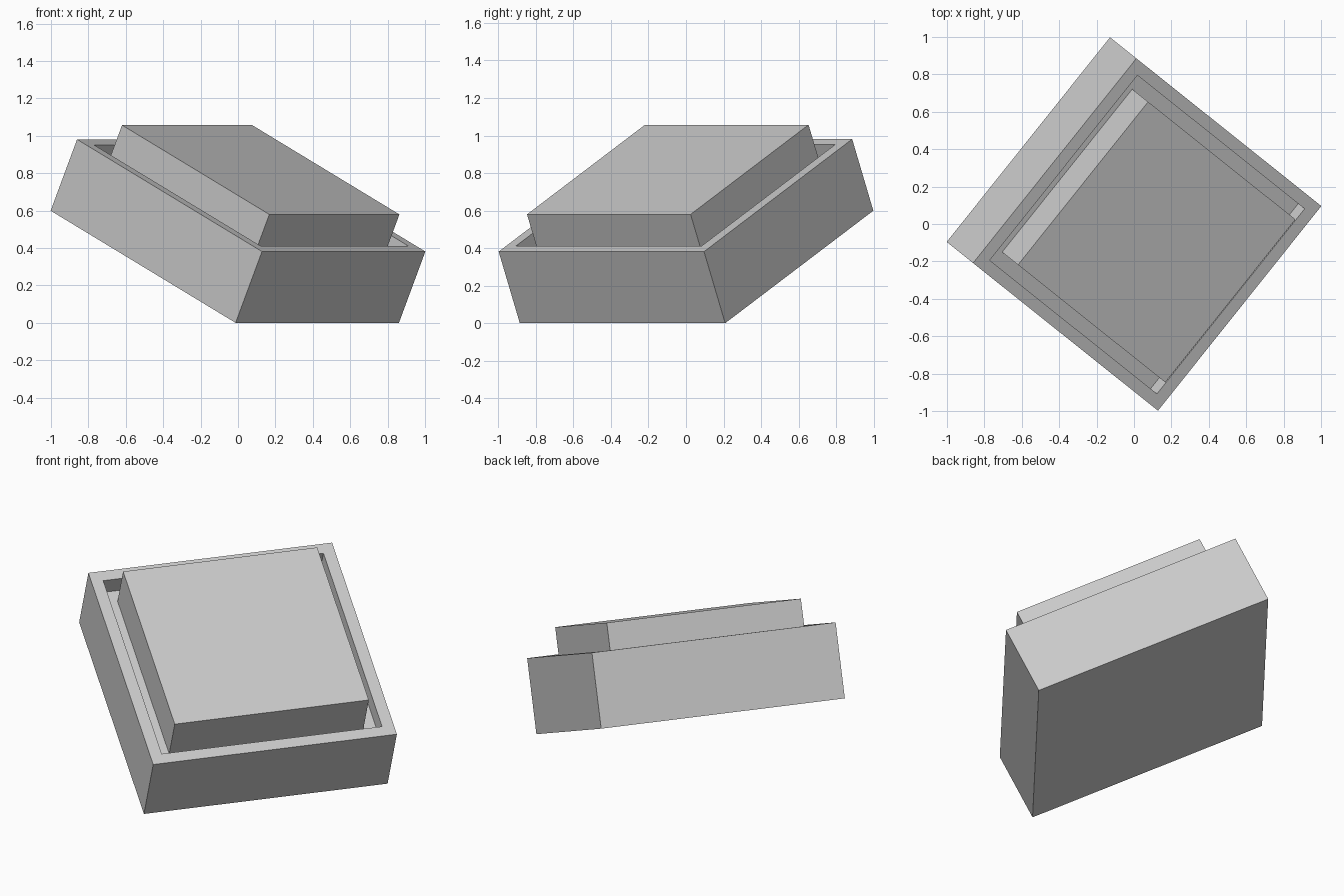
import bpy, bmesh, math
from mathutils import Matrix

if "Cube" in bpy.data.objects:
    bpy.data.objects.remove(bpy.data.objects["Cube"])

SIZE, HEIGHT = 1.4, 0.422      # outer base
WALL, DEPTH = 0.095, 0.102     # rim width and recess depth
CAP, CAP_TOP = 1.115, 0.574    # raised block, height above base underside

# Whole model is tilted about its base centre
tilt = math.radians(25.35)
lift = (SIZE * math.sin(tilt) + HEIGHT * math.cos(tilt)) / 2
pose = (Matrix.Translation((0, 0, lift))
        @ Matrix.Rotation(math.radians(51.4), 4, 'Z')
        @ Matrix.Rotation(tilt, 4, 'X')
        @ Matrix.Translation((0, 0, -HEIGHT / 2)))


def box(size, z0, z1):
    bm = bmesh.new()
    m = Matrix.Translation((0, 0, (z0 + z1) / 2)) @ Matrix.Diagonal((size, size, z1 - z0, 1))
    bmesh.ops.create_cube(bm, size=1, matrix=m)
    return bm


def finish(bm, name):
    bmesh.ops.recalc_face_normals(bm, faces=bm.faces)
    me = bpy.data.meshes.new(name)
    bm.to_mesh(me)
    bm.free()
    ob = bpy.data.objects.new(name, me)
    ob.matrix_world = pose
    bpy.context.collection.objects.link(ob)


# Base with a shallow square recess in its top
bm = box(SIZE, 0, HEIGHT)
top = max(bm.faces, key=lambda f: f.calc_center_median().z)
bmesh.ops.inset_region(bm, faces=[top], thickness=WALL)
floor = bmesh.ops.extrude_discrete_faces(bm, faces=[top])["faces"][0]
bmesh.ops.translate(bm, verts=floor.verts, vec=(0, 0, -DEPTH))
finish(bm, "recessed_base")

# Raised block standing in the recess
finish(box(CAP, HEIGHT - DEPTH, CAP_TOP), "raised_block")
